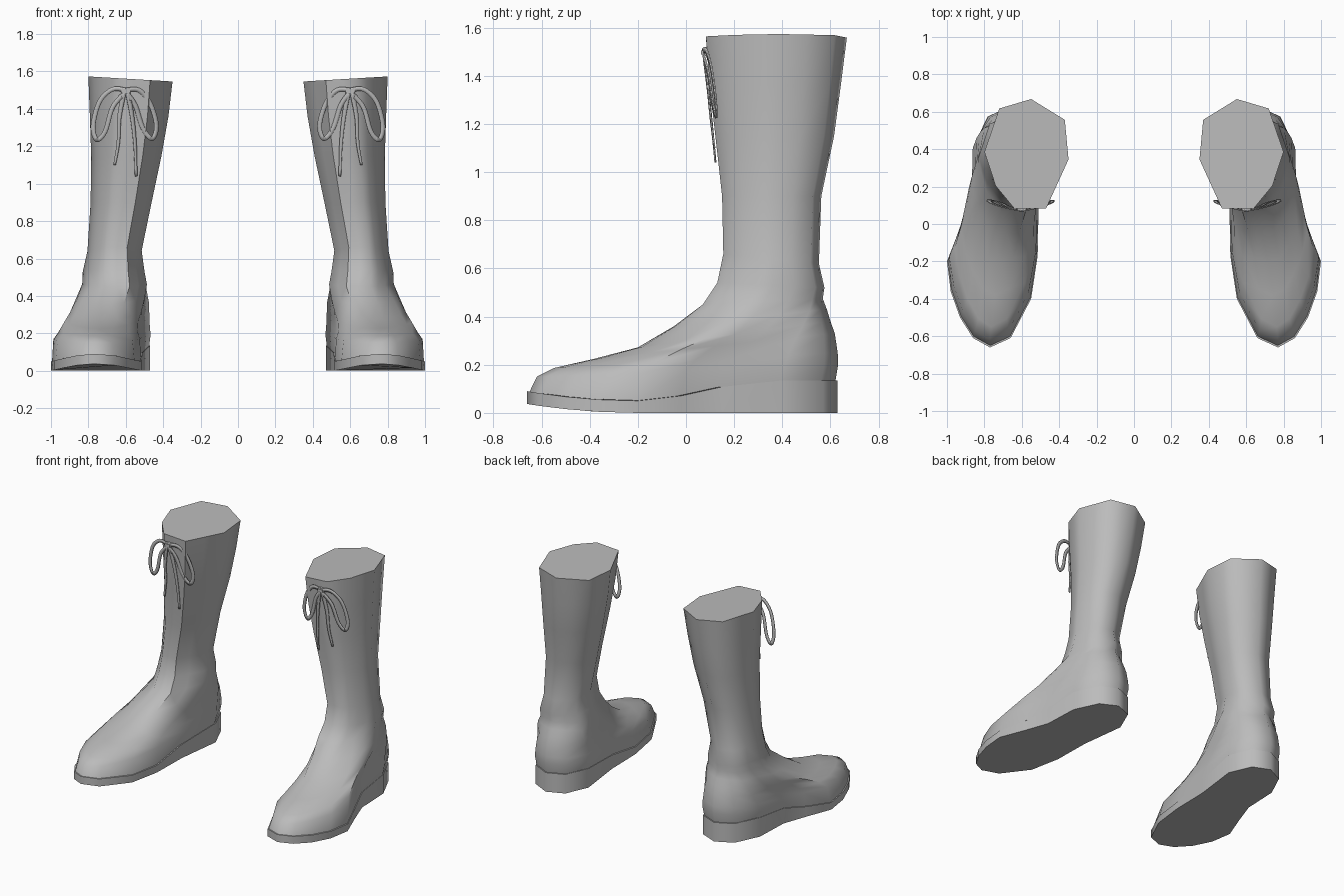
import bpy
import bmesh
import math
from mathutils import Vector

cube = bpy.data.objects.get("Cube")
if cube:
    bpy.data.objects.remove(cube, do_unlink=True)

grey = bpy.data.materials.new("boot_grey")
grey.use_nodes = True
grey.diffuse_color = (0.5, 0.5, 0.5, 1)
grey.node_tree.nodes["Principled BSDF"].inputs["Base Color"].default_value = (0.5, 0.5, 0.5, 1)


def lerp(a, b, t):
    return a + (b - a) * t


def finish(name, bm, thickness=0):
    """Turn a bmesh into a smooth-shaded part mirrored for both feet."""
    bmesh.ops.recalc_face_normals(bm, faces=bm.faces)
    mesh = bpy.data.meshes.new(name)
    bm.to_mesh(mesh)
    bm.free()
    mesh.materials.append(grey)
    obj = bpy.data.objects.new(name, mesh)
    bpy.context.collection.objects.link(obj)
    bpy.ops.object.select_all(action="DESELECT")
    obj.select_set(True)
    bpy.context.view_layer.objects.active = obj
    bpy.ops.object.shade_smooth_by_angle(angle=math.radians(60))
    if thickness:
        solid = obj.modifiers.new("thickness", "SOLIDIFY")
        solid.thickness = thickness
        solid.offset = 0
    mirror = obj.modifiers.new("other_foot", "MIRROR")
    mirror.use_mirror_merge = False
    return obj


def loft(name, rings):
    """Skin a stack of closed rings and cap both ends."""
    bm = bmesh.new()
    loops = [[bm.verts.new(p) for p in ring] for ring in rings]
    for low, high in zip(loops, loops[1:]):
        n = len(low)
        for i in range(n):
            j = (i + 1) % n
            bm.faces.new((low[i], low[j], high[j], high[i]))
    bm.faces.new(loops[0])
    bm.faces.new(loops[-1])
    return finish(name, bm)


# Plan outlines, both starting at the front and sharing their point order
SOLE = [(.77, -.66), (.86, -.61), (.93, -.5), (.98, -.36), (1.0, -.2), (.93, -.02),
        (.87, .15), (.86, .4), (.78, .57), (.66, .63), (.54, .58), (.47, .42),
        (.51, .1), (.515, -.17), (.55, -.4), (.66, -.61)]
CUFF = [(.64, .09), (.74, .21), (.80, .39), (.72, .62), (.55, .67), (.37, .56), (.35, .35), (.47, .09)]
cuff_ring = []
for k, corner in enumerate(CUFF):
    before = CUFF[k - 1]
    cuff_ring += [((before[0] + corner[0]) / 2, (before[1] + corner[1]) / 2), corner]


# Sole: thin at the ball, wedge heel, toe turned up
def toe_lift(y):
    return max(0, (-.2 - y) / .46) ** 2


def sole_top(y):
    t = min(1, max(0, (y + .2) / .56))
    return .05 + .085 * t * t * (3 - 2 * t) + .04 * toe_lift(y)


loft("sole", [
    [(x, y, .037 * toe_lift(y)) for x, y in SOLE],
    [(x, y, sole_top(y)) for x, y in SOLE],
])


# Upper: each ring is (front y, front z, back y, back z,
#   forefoot width scale, shaft centre x, shaft half width, foot-to-shaft blend)
RINGS = [
    (-.62, .15, .632, .2, .88, .66, .2, 0),
    (-.55, .186, .63, .25, .72, .66, .2, .05),
    (-.38, .225, .618, .33, .62, .66, .2, .2),
    (-.2, .272, .6, .38, .6, .655, .195, .4),
    (-.05, .36, .585, .43, .6, .66, .185, .7),
    (.07, .45, .568, .475, .7, .66, .173, 1),
    (.13, .54, .575, .52, 1, .665, .165, 1),
    (.155, .66, .552, .62, 1, .66, .145, 1),
    (.15, .9, .562, .9, 1, .625, .163, 1),
    (.122, 1.15, .615, 1.15, 1, .597, .188, 1),
    (.098, 1.36, .643, 1.36, 1, .582, .21, 1),
    (.083, 1.56, .668, 1.56, 1, .575, .225, 1),
]


def upper_ring(yf, zf, yb, zb, scale, centre, half, blend):
    ring = []
    for (sx, sy), (cx, cy) in zip(SOLE, cuff_ring):
        v_foot = (sy + .66) / 1.29
        v_shaft = (cy - .09) / .58
        axis = lerp(.77, .66, v_foot)
        x_foot = axis + (sx - axis) * lerp(scale, 1.03, v_foot ** .7)
        x_shaft = centre + half * (cx - .575) / .225
        v = lerp(v_foot, v_shaft, blend)
        x = lerp(x_foot, x_shaft, blend)
        z = lerp(zf, zb, v)
        if zf > 1.5:
            z += .06 * (x - centre)
        ring.append((x, lerp(yf, yb, v), z))
    return ring


welt = [(lerp(.72, x, .98), lerp(0, y, .985), sole_top(y) - .003) for x, y in SOLE]
loft("boot_upper", [welt] + [upper_ring(*r) for r in RINGS])


# Bow: flat ribbons hanging in front of the cuff
def smooth_path(points, steps=5):
    pts = [Vector(p) for p in points]
    pts = [pts[0]] + pts + [pts[-1]]
    out = []
    for a, b, c, d in zip(pts, pts[1:], pts[2:], pts[3:]):
        for s in range(steps):
            t = s / steps
            out.append(b + (c - a) * t / 2 + (2 * a - 5 * b + 4 * c - d) * t * t / 2
                       + (3 * b - a - 3 * c + d) * t ** 3 / 2)
    return out + [pts[-1]]


def ribbon(name, points, width, end_width):
    path = smooth_path(points)
    bm = bmesh.new()
    rows = []
    for i, p in enumerate(path):
        way = (path[min(i + 1, len(path) - 1)] - path[max(i - 1, 0)]).normalized()
        side = Vector((-way.y, way.x)) * lerp(width, end_width, i / (len(path) - 1)) / 2
        row = []
        for q in (p + side, p - side):
            y = .07 + .2 * abs(q.x - .6) + .09 * (1.5 - q.y)
            row.append(bm.verts.new((q.x, y, q.y)))
        rows.append(row)
    for a, b in zip(rows, rows[1:]):
        bm.faces.new((a[0], a[1], b[1], b[0]))
    finish(name, bm, .006)


ribbon("bow_inner_loop", [(.6, 1.5), (.53, 1.5), (.47, 1.43), (.436, 1.31), (.46, 1.24),
                          (.51, 1.3), (.55, 1.42), (.6, 1.49)], .024, .024)
ribbon("bow_outer_loop", [(.6, 1.5), (.67, 1.505), (.74, 1.44), (.775, 1.31), (.755, 1.235),
                          (.71, 1.28), (.67, 1.41), (.6, 1.49)], .024, .024)
ribbon("bow_inner_tail", [(.59, 1.49), (.565, 1.35), (.55, 1.2), (.545, 1.04)], .026, .012)
ribbon("bow_outer_tail", [(.61, 1.49), (.635, 1.35), (.64, 1.22), (.66, 1.1)], .026, .012)

# Knot
knot = bmesh.new()
bmesh.ops.create_cube(knot, size=1)
bmesh.ops.scale(knot, vec=(.05, .03, .03), verts=knot.verts)
bmesh.ops.translate(knot, vec=(.6, .078, 1.497), verts=knot.verts)
bmesh.ops.bevel(knot, geom=knot.edges[:], offset=.006, segments=2, affect="EDGES")
finish("bow_knot", knot)
